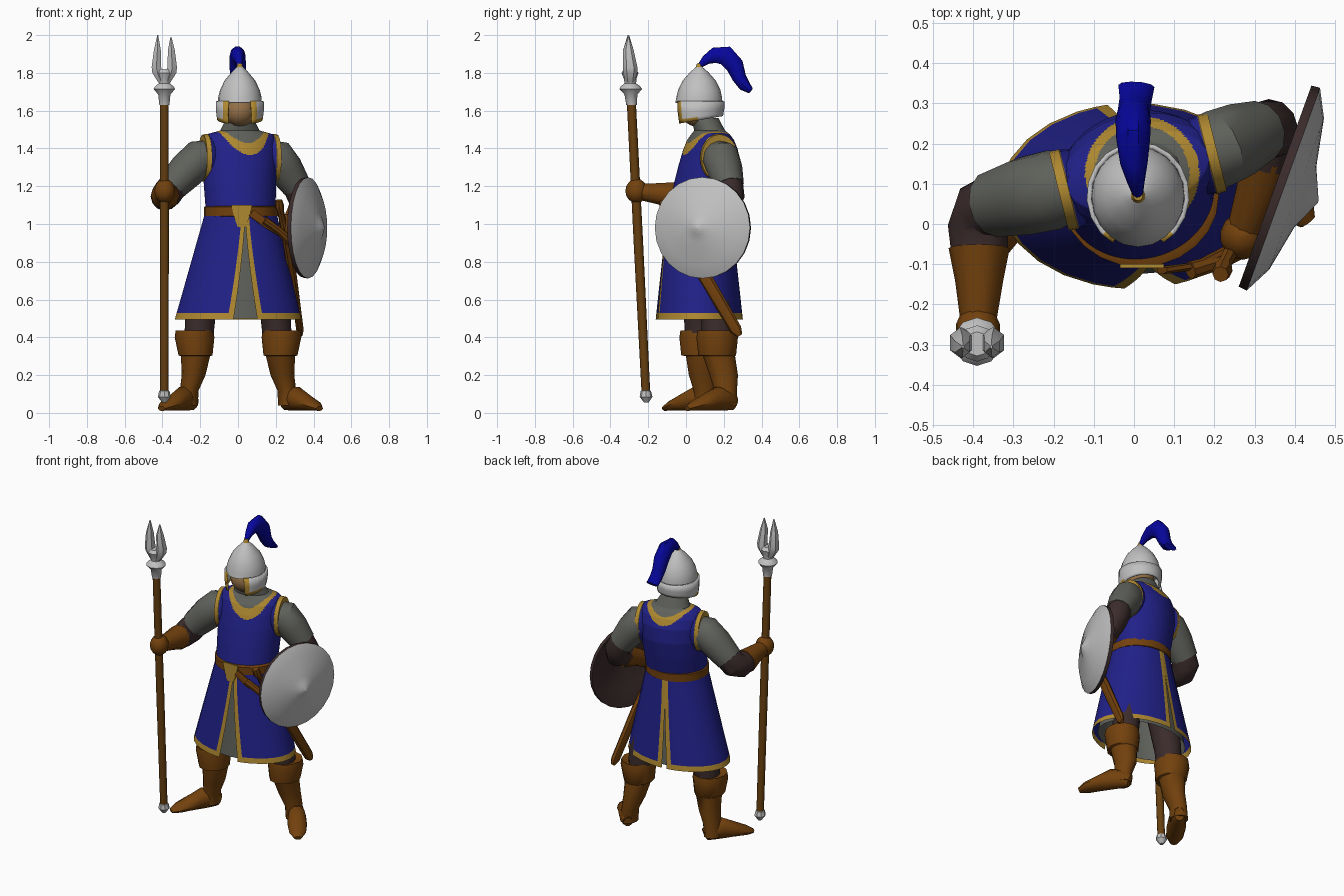
import bpy, math
from mathutils import Vector

if "Cube" in bpy.data.objects:
    bpy.data.objects.remove(bpy.data.objects["Cube"])

def mat(name, *c):
    m = bpy.data.materials.new(name)
    m.diffuse_color = (*c, 1)
    m.use_nodes = True
    m.node_tree.nodes["Principled BSDF"].inputs["Base Color"].default_value = m.diffuse_color
    return m

BLUE = mat("tunic blue", .015, .015, .25)
PLUME = mat("plume blue", .002, .002, .34)
GOLD = mat("gold trim", .43, .25, .03)
MAIL = mat("mail grey", .115, .12, .105)
STEEL = mat("steel", .53, .53, .53)
LEATHER = mat("brown leather", .17, .053, .004)
WOOD = mat("shaft wood", .135, .05, .005)
DARK = mat("dark cloth", .045, .025, .025)
SKIN = mat("skin", .30, .165, .065)

def grid(name, rows, mats, rule=None, closed=True, caps=True):
    """Skin rows of points into a surface; rule(centre, row, col) picks the material."""
    n = len(rows[0])
    verts = [v for r in rows for v in r]
    faces, idx = [], []
    for i in range(len(rows) - 1):
        for j in range(n if closed else n - 1):
            k = (j + 1) % n
            f = (i*n + j, i*n + k, (i+1)*n + k, (i+1)*n + j)
            faces.append(f)
            c = sum((Vector(verts[q]) for q in f), Vector()) / 4
            idx.append(rule(c, i, j) if rule else 0)
    if closed and caps:
        faces += [tuple(range(n))[::-1], tuple(range((len(rows)-1)*n, len(rows)*n))]
        idx += [idx[0], idx[-1]]
    me = bpy.data.meshes.new(name)
    me.from_pydata(verts, [], faces)
    for m in mats:
        me.materials.append(m)
    for p, m in zip(me.polygons, idx):
        p.material_index = m
    ob = bpy.data.objects.new(name, me)
    bpy.context.collection.objects.link(ob)
    return ob

def point(cx, cy, z, rx, ry, a, rot=0):
    # angle 0 is the front (-y), growing toward +x
    u, v = rx*math.sin(a), -ry*math.cos(a)
    return Vector((cx + u*math.cos(rot) - v*math.sin(rot), cy + u*math.sin(rot) + v*math.cos(rot), z))

def mix(rings, steps):
    out = []
    for a, b in zip(rings, rings[1:]):
        out += [tuple(p + (q-p)*s/steps for p, q in zip(a, b)) for s in range(steps)]
    return out + [rings[-1]]

def loft(name, rings, mats, n=16, rot=0, rule=None, caps=True):
    rows = [[point(*r, 2*math.pi*j/n, rot) for j in range(n)] for r in rings]
    return grid(name, rows, mats, rule, caps=caps)

def tube(name, pts, m, n=10, ref=(0, 0, 1)):
    """Tube along (x, y, z, width radius, height radius) points."""
    P = [Vector(p[:3]) for p in pts]
    rows = []
    for i, p in enumerate(pts):
        t = (P[min(i+1, len(P)-1)] - P[max(i-1, 0)]).normalized()
        s = t.cross(Vector(ref)).normalized()
        u = s.cross(t)
        rows.append([P[i] + s*p[3]*math.cos(2*math.pi*j/n) + u*p[-1 if len(p) > 4 else 3]*math.sin(2*math.pi*j/n)
                     for j in range(n)])
    return grid(name, rows, [m])

def ball(name, c, r, m):
    return loft(name, [(c[0], c[1], c[2] - r[2]*math.cos(math.pi*k/8), r[0]*math.sin(math.pi*k/8) + .001,
                        r[1]*math.sin(math.pi*k/8) + .001) for k in range(9)], [m], 14)

# Torso: blue tunic with gold neckline and mail collar
TW = math.radians(14)
def torso_rule(c, i, j):
    d = math.hypot(c.x - .02, c.y - .125)
    if c.z > 1.36 and d < .142:
        return 2 if d < .118 else 1
    return 0
torso = [(.015, .07, 1.05, .185, .165), (.01, .10, 1.2, .192, .165), (.01, .12, 1.3, .198, .16),
         (.01, .13, 1.39, .2, .142), (.01, .13, 1.445, .198, .118), (.01, .13, 1.475, .18, .095),
         (.01, .125, 1.495, .105, .08), (.01, .10, 1.56, .072, .072)]
loft("tunic_top", mix(torso, 14), [BLUE, GOLD, MAIL], 128, TW, torso_rule)

# Shoulder parts of the tunic ending in gold armholes
for name, s in (("left", 1), ("right", -1)):
    rows = []
    for u, rv, rz in ((.11, .07, .09), (.14, .093, .117), (.176, .1, .125), (.178, .102, .127), (.203, .1, .124), (.2, .08, .1)):
        ring = []
        for j in range(24):
            a = 2*math.pi*j/24
            v = rv*math.cos(a)
            ring.append(Vector((.01 + s*u*math.cos(TW) - v*math.sin(TW), .13 + s*u*math.sin(TW) + v*math.cos(TW),
                                1.35 + rz*math.sin(a))))
        rows.append(ring)
    grid("armhole_" + name, rows, [BLUE, GOLD], lambda c, i, j: 1 if i > 1 else 0)

# Skirt: two flared panels with gold borders, slit at front and back
ROWS = [1.07, .97, .87, .77, .67, .58, .528, .495]
COLS = [0, .033] + [k/12 for k in range(1, 12)] + [.967, 1]
def skirt_ring(z, inset=0):
    s = (1.07 - z)/.575
    return (.015 - .015*s, .07, z, .188 + .147*s - inset, .168 + .063*s - inset)
def skirt_rule(c, i, j):
    return 1 if i == len(ROWS) - 2 or j in (0, len(COLS) - 2) else 0
for name, side in (("left", 1), ("right", -1)):
    rows = []
    for z in ROWS:
        g = max(0, 1.02 - z)/.52
        a0 = .12 + side*.19*g
        a1 = side*math.pi + .15 - side*.07*max(0, g - .3)
        rows.append([point(*skirt_ring(z), a0 + (a1 - a0)*t) for t in COLS])
    grid("skirt_" + name, rows, [BLUE, GOLD], skirt_rule, closed=False)
loft("mail_skirt", [skirt_ring(z, i) for z, i in ((1.04, .012), (.8, .025), (.5, .035))], [MAIL], 24, caps=False)

# Belt and buckle
loft("belt", [(.015, .07, 1.04, .186, .17), (.015, .07, 1.042, .196, .177), (.015, .07, 1.09, .196, .177),
              (.015, .07, 1.095, .185, .165)], [LEATHER], 24)
grid("buckle", [[(.02 + s*w, -.115 + abs(s)*.006 + d, z) for s, d in ((-1, 0), (1, 0), (1, .009), (-1, .009))]
                for z, w in ((.985, .022), (1.04, .042), (1.1, .055))], [GOLD])

# Arms: mail sleeve, dark elbow, leather gauntlet, fist
arms = {
    "right": ([(-.15, .1, 1.36, .085), (-.20, .085, 1.35, .1), (-.27, .07, 1.285, .098), (-.35, .05, 1.2, .083)],
              [(-.33, .055, 1.22, .078), (-.372, .035, 1.165, .08), (-.388, -.01, 1.145, .075), (-.383, -.08, 1.15, .07)],
              [(-.385, -.06, 1.15, .076), (-.385, -.14, 1.16, .06), (-.387, -.24, 1.17, .045)], (-.388, -.262, 1.175)),
    "left": ([(.16, .165, 1.36, .085), (.205, .185, 1.35, .1), (.25, .205, 1.29, .095), (.31, .23, 1.2, .078)],
             [(.30, .228, 1.22, .073), (.335, .235, 1.15, .076), (.345, .215, 1.105, .074), (.33, .15, 1.08, .065)],
             [(.335, .17, 1.085, .07), (.31, .08, 1.05, .057), (.275, -.02, 1.0, .045)], (.27, -.03, .99)),
}
for side, (sleeve, elbow, glove, hand) in arms.items():
    tube(side + "_sleeve", sleeve, MAIL, 12, (0, 1, 0))
    tube(side + "_elbow", elbow, DARK, 12, (1, 0, 0))
    tube(side + "_gauntlet", glove, LEATHER, 10)
    ball(side + "_fist", hand, (.055, .058, .064), LEATHER)

# Legs: dark trousers, cuffed boots, turned-out feet
legs = {"right": (-1, .075, .10, Vector((-.235, .14, 0)), Vector((-.405, -.115, 0))),
        "left": (1, .165, .21, Vector((.245, .255, 0)), Vector((.432, .005, 0)))}
for side, (s, ky, ay, heel, toe) in legs.items():
    loft(side + "_trouser", [(s*.21, ky, .36, .075, .08), (s*.2, ky, .5, .08, .085),
                             (s*.12, .09, .85, .11, .11)], [DARK], 12)
    loft(side + "_boot", [(s*.265, ay, .04, .052, .06), (s*.258, ay, .12, .05, .06), (s*.235, ay - .01, .2, .063, .075),
                          (s*.225, ky + .01, .30, .077, .085), (s*.225, ky, .305, .09, .1), (s*.23, ky, .40, .105, .11),
                          (s*.23, ky, .435, .1, .105), (s*.22, ky, .42, .075, .08)], [LEATHER], 12)
    foot = [heel.lerp(toe, t) for t in (0, .12, .35, .6, .85, 1)]
    tube(side + "_foot", [(p.x, p.y, h + .01, w, h) for p, w, h in
         zip(foot, (.03, .048, .054, .058, .05, .022), (.04, .055, .065, .045, .027, .013))], LEATHER, 10)

# Head and helmet: open face, cheek guards with gold trim
HX, HY = .01, .07
ball("face", (HX, .062, 1.6), (.085, .092, .085), SKIN)
loft("helmet_dome", [(HX, HY, 1.64, .1, .105), (HX, HY - .002, 1.642, .116, .125), (HX, HY, 1.67, .115, .121),
                     (HX, HY, 1.71, .105, .112), (HX, HY, 1.76, .081, .087), (HX, HY, 1.805, .043, .047),
                     (HX, HY, 1.83, .018, .018)], [STEEL], 20)
rows = []
for k, r in ((0, .116), (.5, .115), (.82, .111), (1, .108)):
    ring = []
    for t in [0, .05] + [q/16 for q in range(1, 16)] + [.95, 1]:
        a = .5 + k*.06 + t*(2*math.pi - 1.0 - k*.12)
        ring.append(point(HX, HY, 1.65 - k*(.098 + .022*math.cos(a)), r, r + .006, a))
    rows.append(ring)
hg = grid("helmet_cheeks", rows, [STEEL, GOLD],
          lambda c, i, j: 1 if j in (0, 17) or (i == 2 and c.y < .07) else 0, closed=False)
sol = hg.modifiers.new("thickness", "SOLIDIFY")
sol.thickness = .012
sol.offset = 1
loft("plume_socket", [(HX, HY, 1.825, .02, .02), (HX, HY, 1.85, .012, .012)], [GOLD], 10)

# Plume sweeping backward
tube("plume", [(.01, .07, 1.835, .012, .012), (.005, .105, 1.868, .022, .026), (0, .15, 1.893, .034, .043),
               (-.002, .21, 1.892, .042, .055), (-.002, .258, 1.84, .044, .05), (0, .282, 1.775, .04, .038),
               (.004, .31, 1.732, .04, .032), (.006, .343, 1.705, .045, .017)], PLUME, 10)

# Spear: leaning shaft, steel butt, collar and two prongs
def sp(z, r):
    return (-.39, -.21 - .05*(z - .06), z, r, r)
loft("spear_shaft", [sp(.1, .023), sp(.9, .025), sp(1.65, .024)], [WOOD], 10)
loft("spear_butt", [sp(.055, .012), sp(.085, .034), sp(.115, .028), sp(.12, .02)], [STEEL], 8)
loft("spear_collar", [sp(1.63, .028), sp(1.685, .034), sp(1.715, .06), sp(1.73, .05), sp(1.745, .03), sp(1.77, .034),
                      sp(1.80, .045), sp(1.82, .03)], [STEEL], 10)
for s, tip in ((-1, 2.0), (1, 1.99)):
    loft("spear_prong", [(-.39 + s*dx, -.295 - .01*(z > 1.9), z, rx, ry) for dx, z, rx, ry in
         ((.015, 1.75, .02, .025), (.036, 1.8, .032, .037), (.042, 1.83, .029, .038), (.037, 1.92, .021, .028),
          (.035, tip, .003, .004))], [STEEL], 6)

# Round shield: dark hollow back, steel convex front, central boss
N = Vector((.94, -.34, 0))
T = Vector((.34, .94, 0))
C = Vector((.362, .09, .98))
prof = [(.002, .035), (.16, .015), (.25, -.012), (.266, -.012), (.268, .01), (.2, .045), (.08, .068), (.035, .088), (.003, .102)]
grid("shield", [[C + N*d + T*r*math.cos(math.pi*j/12) + Vector((0, 0, r*math.sin(math.pi*j/12))) for j in range(24)]
                for r, d in prof], [DARK, STEEL], lambda c, i, j: 1 if i > 3 else 0)

# Sword: scabbard, grip, crossguard, hanging strap
tube("scabbard", [(.248, -.055, .97, .022, .032), (.29, .1, .72, .022, .036), (.328, .265, .44, .02, .032),
                  (.332, .285, .41, .01, .015)], LEATHER, 8)
tube("sword_grip", [(.246, -.06, .97, .02), (.225, -.1, 1.07, .018), (.22, -.115, 1.09, .025),
                    (.215, -.125, 1.125, .02)], LEATHER, 8, (1, 0, 0))
tube("sword_guard", [(.14, -.115, 1.02, .022), (.21, -.095, .97, .02), (.285, -.05, .9, .026)], LEATHER, 8)
tube("sword_strap", [(.07, -.115, 1.06, .01, .024), (.15, -.105, 1.0, .01, .024), (.25, -.055, .94, .012, .024)], LEATHER, 6)

# Consistent normals and smooth shading that keeps hard edges
for ob in bpy.data.objects:
    ob.select_set(True)
    bpy.context.view_layer.objects.active = ob
bpy.ops.object.mode_set(mode='EDIT')
bpy.ops.mesh.select_all(action='SELECT')
bpy.ops.mesh.normals_make_consistent(inside=False)
bpy.ops.object.mode_set(mode='OBJECT')
bpy.ops.object.shade_smooth_by_angle(angle=math.radians(40))
